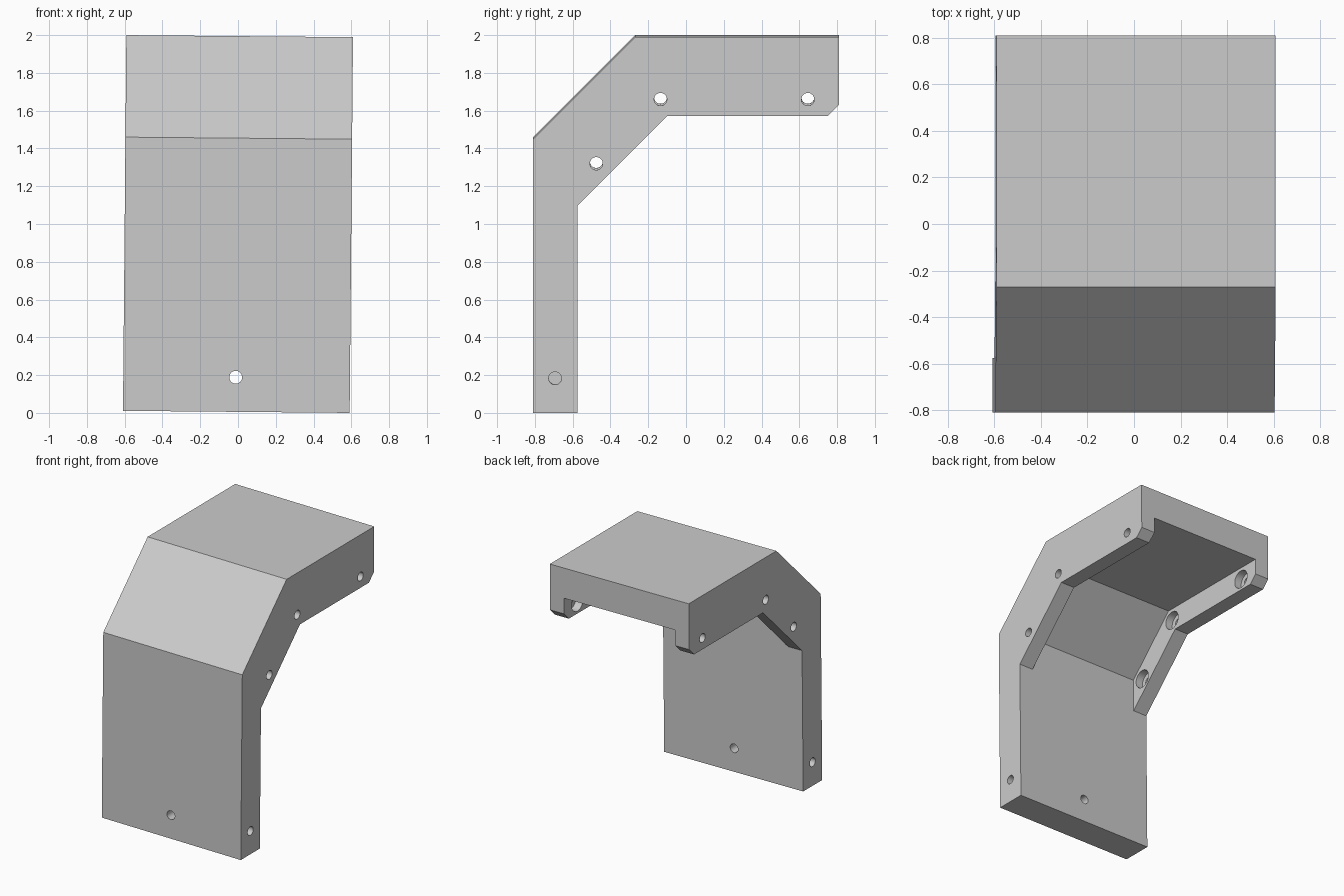
import bpy, bmesh, math
from mathutils import Matrix

if "Cube" in bpy.data.objects:
    bpy.data.objects.remove(bpy.data.objects["Cube"])

HALF_W = 0.6      # half width of the bracket
CHEEK = 0.12      # side flange thickness
MID_Z = 0.9945    # half height, origin of the tilted body
R_HOLE, R_BORE = 0.034, 0.07


def to_object(bm, name):
    bmesh.ops.recalc_face_normals(bm, faces=bm.faces)
    mesh = bpy.data.meshes.new(name)
    bm.to_mesh(mesh)
    bm.free()
    ob = bpy.data.objects.new(name, mesh)
    bpy.context.collection.objects.link(ob)
    return ob


def prism(name, profile, half_width):
    """Extrude a (y, z) profile along x."""
    bm = bmesh.new()
    face = bm.faces.new([bm.verts.new((-half_width, y, z - MID_Z)) for y, z in profile])
    ext = bmesh.ops.extrude_face_region(bm, geom=[face])
    verts = [v for v in ext["geom"] if isinstance(v, bmesh.types.BMVert)]
    bmesh.ops.translate(bm, verts=verts, vec=(2 * half_width, 0, 0))
    return to_object(bm, name)


def drill(name, center, radius, length, axis):
    """Cylinder cutter along x (axis 'Y' turn) or y (axis 'X' turn)."""
    x, y, z = center
    bm = bmesh.new()
    bmesh.ops.create_cone(bm, cap_ends=True, segments=32, radius1=radius, radius2=radius,
                          depth=length,
                          matrix=Matrix.Translation((x, y, z - MID_Z))
                          @ Matrix.Rotation(math.pi / 2, 4, axis))
    return to_object(bm, name)


def cut(body, cutter):
    cutter.hide_render = True
    mod = body.modifiers.new("cut", 'BOOLEAN')
    mod.operation = 'DIFFERENCE'
    mod.solver = 'EXACT'
    mod.object = cutter
    bpy.context.view_layer.objects.active = body
    bpy.ops.object.modifier_apply(modifier=mod.name)
    bpy.data.objects.remove(cutter)


# Bent bracket: leg, sloped shoulder and top with side flanges
bracket = prism("bent_bracket", [
    (-0.81, 0), (-0.575, 0), (-0.575, 1.097), (-0.10, 1.572), (0.75, 1.572),
    (0.81, 1.632), (0.81, 1.989), (-0.27, 1.989), (-0.81, 1.449)], HALF_W)

# Pocket between the flanges leaves an even plate thickness
cut(bracket, prism("pocket_cutter", [
    (-0.575, 1.09), (-0.5, 0.9), (1.0, 0.9), (1.0, 1.754),
    (-0.173, 1.754), (-0.575, 1.352)], HALF_W - CHEEK))

# Counterbored flange holes, bored from the inside
for y, z in [(-0.475, 1.32), (-0.135, 1.66), (0.645, 1.66)]:
    cut(bracket, drill("flange_hole_cutter", (0, y, z), R_HOLE, 2, 'Y'))
    cut(bracket, drill("counterbore_cutter", (0, y, z), R_BORE, 2 * (HALF_W - 0.06), 'Y'))

# Blind holes in the leg sides and a through hole in its front
for side in (-1, 1):
    cut(bracket, drill("side_hole_cutter", (side * HALF_W, -0.693, 0.183), R_HOLE, 0.6, 'Y'))
cut(bracket, drill("front_hole_cutter", (-0.005, -0.69, 0.183), R_HOLE, 0.6, 'X'))

# Slight tilt, resting on its lower corner
bracket.rotation_euler.y = 0.009
bracket.location.z = 1.0
bracket.select_set(True)
bpy.context.view_layer.objects.active = bracket
bpy.ops.object.shade_smooth_by_angle(angle=math.radians(30))
